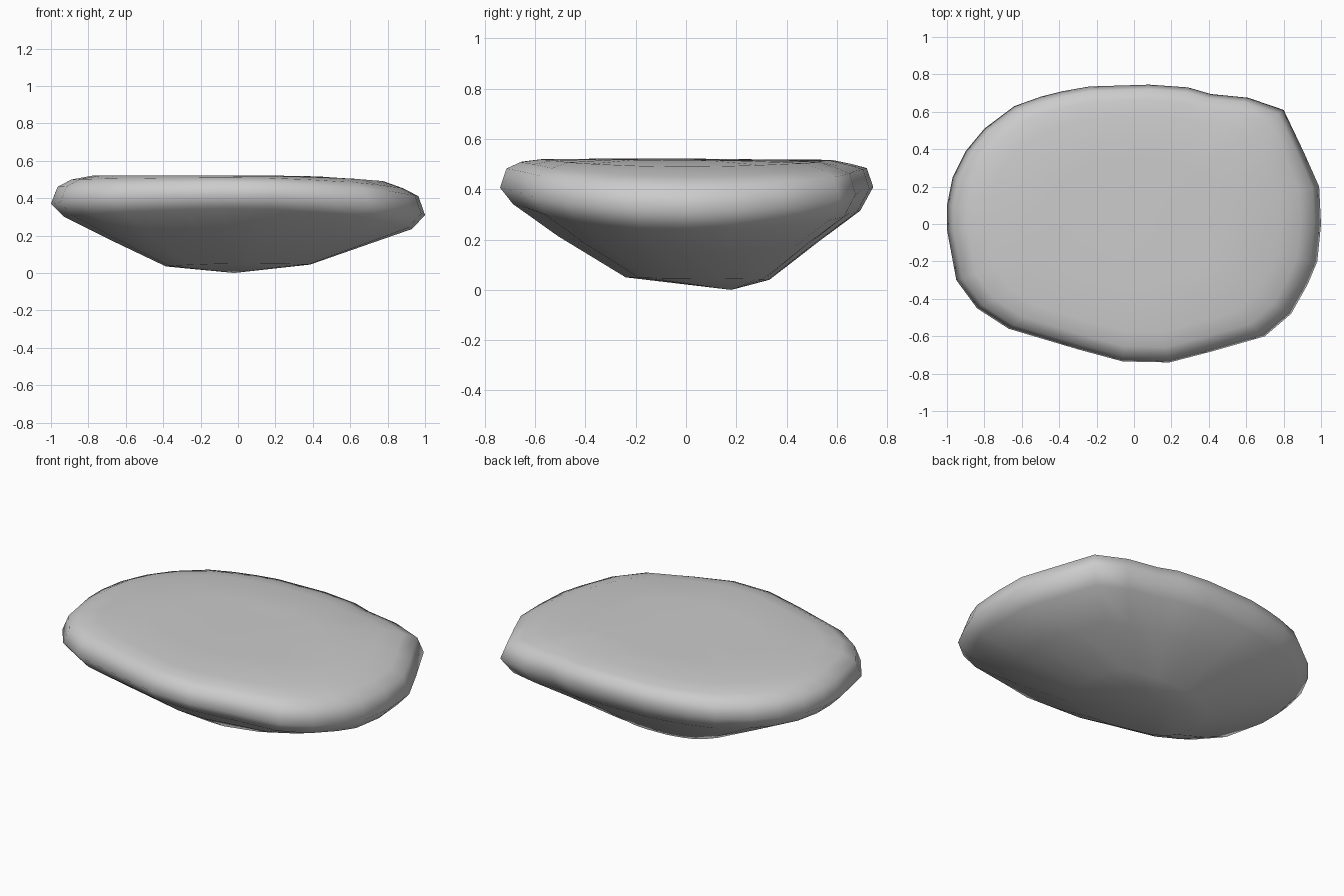
import bpy, bmesh, math

if "Cube" in bpy.data.objects:
    bpy.data.objects.remove(bpy.data.objects["Cube"])

# Widest outline of the stone seen from above, counter-clockwise from the right
OUTLINE = [(1, 0), (.99, .2), (.91, .38), (.8, .61), (.61, .675), (.41, .695),
           (.29, .73), (.08, .745), (-.24, .735), (-.38, .71), (-.5, .68),
           (-.64, .63), (-.8, .51), (-.9, .39), (-.97, .25), (-1, .1),
           (-1, -.03), (-.95, -.3), (-.84, -.45), (-.67, -.56), (-.3, -.67),
           (-.06, -.735), (.19, -.74), (.42, -.68), (.7, -.6), (.84, -.48),
           (.93, -.32), (.98, -.2)]

# Layers from top to bottom: scale, shift in y, height at right, left, front, back
LAYERS = [(.45, 0, .515, .522, .522, .515),
          (.78, 0, .490, .520, .520, .517),
          (.89, 0, .450, .500, .510, .500),
          (.965, 0, .410, .460, .485, .485),
          (1.0, 0, .310, .370, .410, .410),
          (.93, 0, .235, .300, .345, .315),
          (.70, .01, .155, .185, .215, .195),
          (.385, .045, .045, .035, .050, .040)]


def height(x, y, right, left, front, back):
    """Blend the four side heights around the outline."""
    a = math.atan2(y / .74, x)
    c, s = math.cos(a), math.sin(a)
    return c * c * (right if c > 0 else left) + s * s * (back if s > 0 else front)


bm = bmesh.new()
rings = []
for scale, shift, *sides in LAYERS:
    rings.append([bm.verts.new((x * scale, y * scale + shift, height(x, y, *sides)))
                  for x, y in OUTLINE])

# Rounded side bands
n = len(OUTLINE)
for upper, lower in zip(rings, rings[1:]):
    for i in range(n):
        j = (i + 1) % n
        bm.faces.new((upper[i], lower[i], lower[j], upper[j]))

# Flat top and pointed underside
for ring, tip in ((rings[0], (0, 0, .52)), (rings[-1], (-.02, .18, 0))):
    centre = bm.verts.new(tip)
    for i in range(n):
        bm.faces.new((ring[i], ring[(i + 1) % n], centre))

bmesh.ops.recalc_face_normals(bm, faces=bm.faces)
for f in bm.faces:
    f.smooth = True
mesh = bpy.data.meshes.new("flat_stone")
bm.to_mesh(mesh)
bm.free()
stone = bpy.data.objects.new("flat_stone", mesh)
bpy.context.collection.objects.link(stone)
